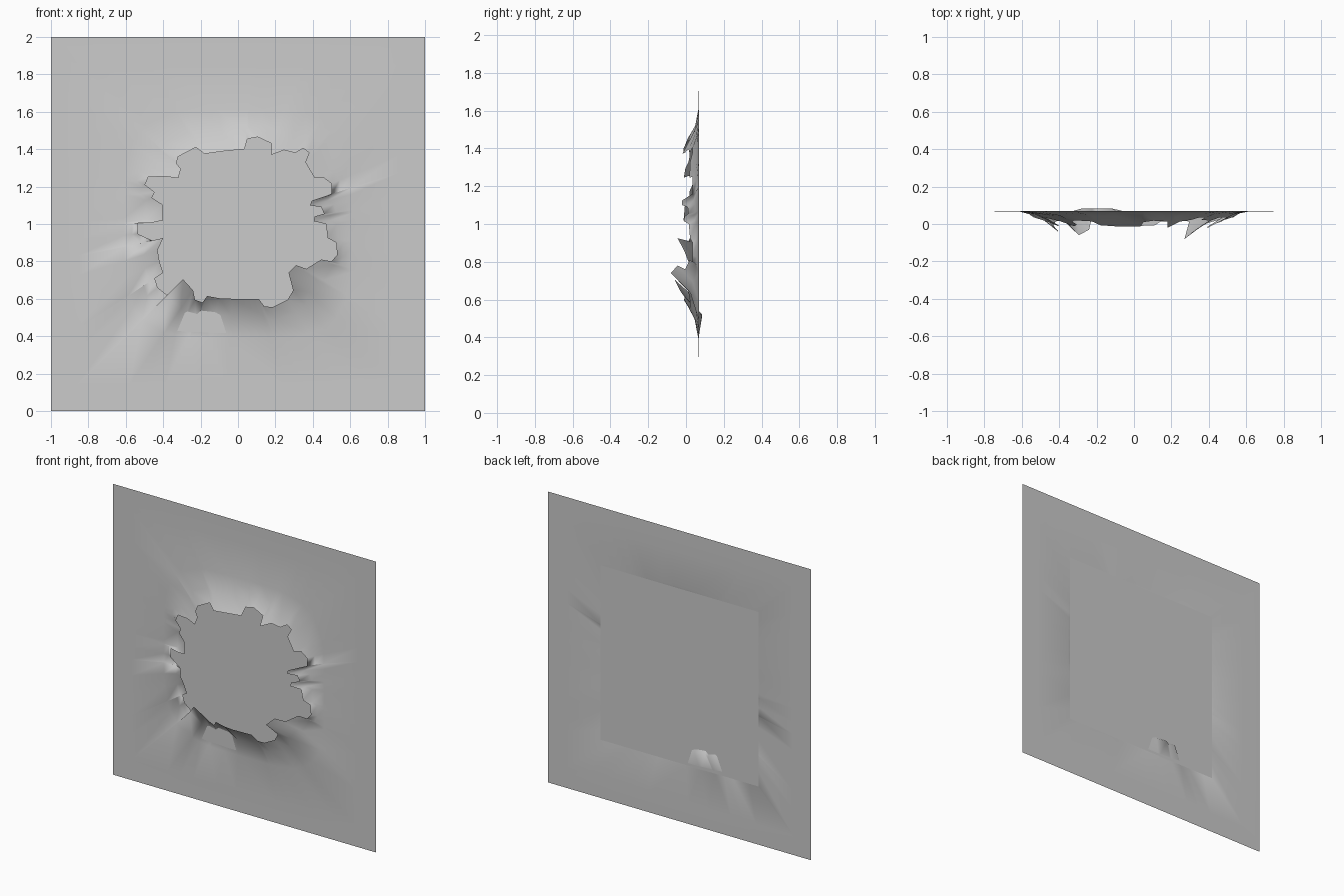
import bpy, bmesh, math
from mathutils import Vector

if "Cube" in bpy.data.objects:
    bpy.data.objects.remove(bpy.data.objects["Cube"])

# Torn outline of the hole (x, z), counterclockwise from the left
OUTLINE = [
    (-.535, 1.005), (-.535, .947), (-.455, .91), (-.40, .925), (-.43, .86), (-.42, .80),
    (-.40, .74), (-.445, .71), (-.43, .66), (-.38, .62), (-.295, .705), (-.24, .645),
    (-.23, .595), (-.19, .58), (-.165, .615), (-.10, .603), (-.03, .60), (.11, .60),
    (.14, .56), (.185, .555), (.265, .595), (.295, .645), (.27, .74), (.31, .78),
    (.365, .76), (.445, .81), (.50, .80), (.53, .835), (.525, .90), (.48, .925),
    (.47, 1.0), (.405, 1.015), (.41, 1.04), (.46, 1.055), (.445, 1.09), (.385, 1.10),
    (.395, 1.125), (.50, 1.16), (.50, 1.215), (.455, 1.25), (.41, 1.245), (.36, 1.33),
    (.38, 1.38), (.35, 1.405), (.305, 1.38), (.245, 1.395), (.18, 1.37), (.18, 1.43),
    (.105, 1.465), (.05, 1.455), (.035, 1.40), (-.07, 1.39), (-.18, 1.375), (-.225, 1.41),
    (-.32, 1.36), (-.33, 1.325), (-.305, 1.295), (-.32, 1.245), (-.395, 1.255),
    (-.48, 1.25), (-.497, 1.21), (-.445, 1.17), (-.46, 1.14), (-.405, 1.105),
    (-.40, 1.02), (-.47, 1.005)]
# Petal tips that curl furthest forward: outline index -> y
CURLS = {3: -.045, 4: -.01, 10: -.06, 11: -.03, 22: -.08, 23: -.045, 24: -.005,
         35: -.02, 36: -.02, 46: -.02}
WALL_Y = .07
N = len(OUTLINE)

# Monotone ray angle for every outline point
angles = []
for x, z in OUTLINE:
    a = math.atan2(z - 1, x) % (2 * math.pi)
    while angles and a < angles[-1] - math.pi:
        a += 2 * math.pi
    angles.append(max(a, angles[-1] + .004) if angles else math.pi - .005)


def square_ring(half, y):
    """Points on a square, with the nearest rays snapped to its corners."""
    pts = []
    for a in angles:
        c, s = math.cos(a), math.sin(a)
        k = half / max(abs(c), abs(s))
        pts.append(Vector((c * k, y, 1 + s * k)))
    for sx in (-1, 1):
        for sz in (-1, 1):
            corner = Vector((sx * half, y, 1 + sz * half))
            i = min(range(N), key=lambda j: (pts[j] - corner).length)
            pts[i] = corner
    return pts


def round_ring(half, y):
    """Points on a rounded square."""
    pts = []
    for a in angles:
        c, s = math.cos(a), math.sin(a)
        k = half / (abs(c) ** 4 + abs(s) ** 4) ** .25
        pts.append(Vector((c * k, y, 1 + s * k)))
    return pts


# Rings from the torn edge out to the border
hole = []
for i, (x, z) in enumerate(OUTLINE):
    r = math.hypot(x, z - 1)
    y = CURLS.get(i, min(.035, .035 - (.52 - r) * .4))
    hole.append(Vector((x, y, z)))
outer = round_ring(.61, .066)
mid = []
for i in range(N):
    p = hole[i].lerp(outer[i], .42)
    p.y = hole[i].y * .3 + .066 * .7
    if 12 <= i <= 15:                 # dent pushed back through the backing
        p.y = .084
    mid.append(p)
rings = [hole, mid, outer, square_ring(.86, WALL_Y), square_ring(1, WALL_Y)]

# Torn wall
bm = bmesh.new()
vr = [[bm.verts.new(p) for p in ring] for ring in rings]
for a, b in zip(vr, vr[1:]):
    for i in range(N):
        j = (i + 1) % N
        bm.faces.new((a[i], b[i], b[j], a[j]))
for f in bm.faces:
    f.smooth = True
mesh = bpy.data.meshes.new("torn_wall")
bm.to_mesh(mesh)
bm.free()
bpy.context.collection.objects.link(bpy.data.objects.new("torn_wall", mesh))

# Flat backing sheet behind the hole
bpy.ops.mesh.primitive_plane_add(size=1.2, location=(0, WALL_Y, 1), rotation=(math.pi / 2, 0, 0))
bpy.context.object.name = "backing_sheet"
